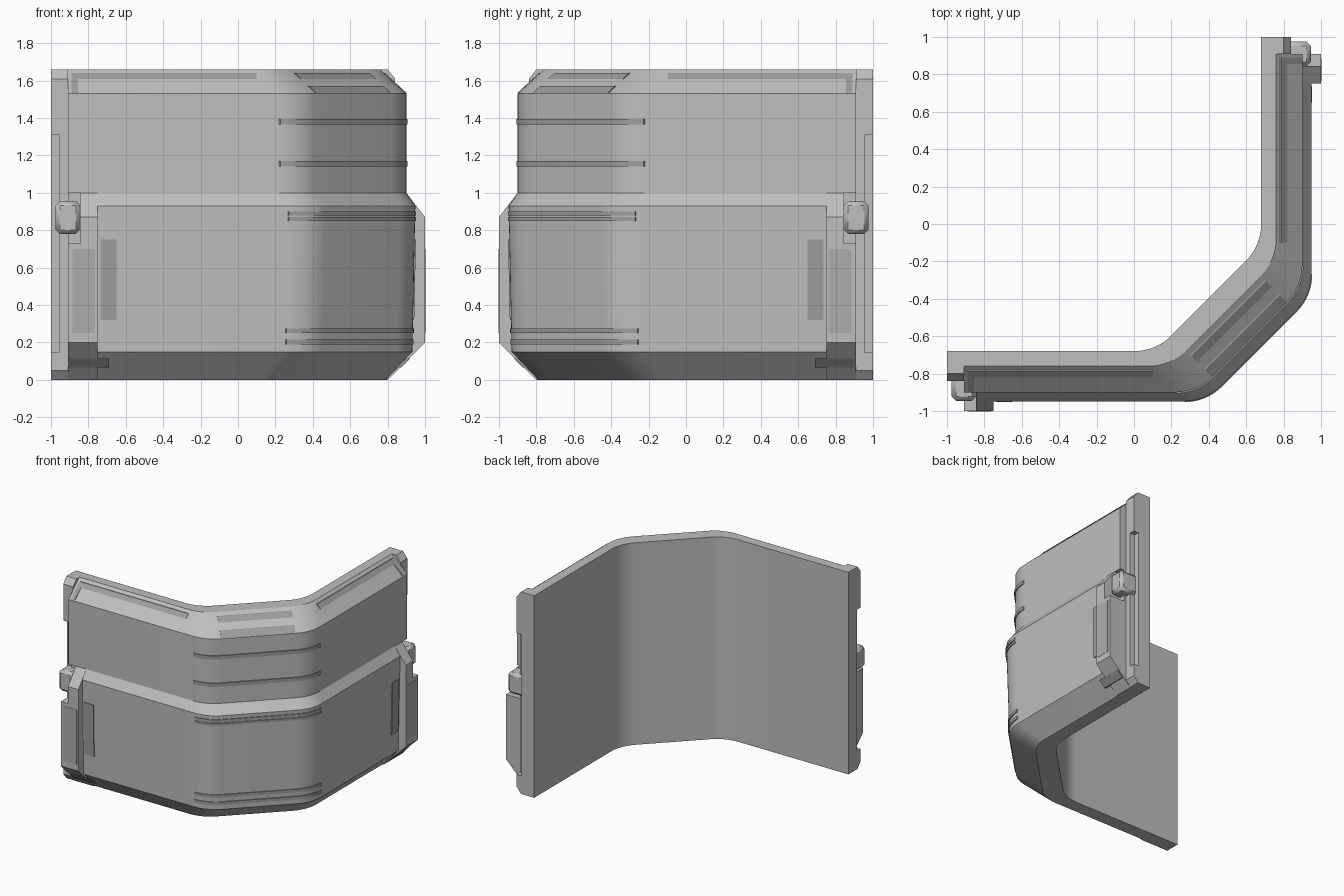
import bpy, bmesh, math

if "Cube" in bpy.data.objects:
    bpy.data.objects.remove(bpy.data.objects["Cube"])


def material(name, value):
    m = bpy.data.materials.new(name)
    m.use_nodes = True
    m.diffuse_color = (value, value, value, 1)
    m.node_tree.nodes["Principled BSDF"].inputs["Base Color"].default_value = (value, value, value, 1)
    return m


GREY = material("wall grey", 0.52)
DARK = material("dark marking grey", 0.34)
MID = material("mid marking grey", 0.42)

ARC = 8          # segments in each bend
RADIUS = 0.28
INNER = 0.68     # offset of the inner wall face
END = -0.845     # where the plain wall stops


def mirror(points):
    return [(-y, -x) for x, y in points]


def bend(o):
    """Plan of the wall at outward offset o: straight, bend, diagonal, bend, straight."""
    half = [(END, -o)]
    for i in range(ARC + 1):
        a = math.pi / 4 * i / ARC
        half.append((o - INNER + RADIUS * math.sin(a), -o + RADIUS * (1 - math.cos(a))))
    return half + mirror(half)[::-1]


def sweep(name, profile, rail, mat, bevel=0):
    """Sweep a closed (offset, height) profile along rail(offset)."""
    bm = bmesh.new()
    rows = [[bm.verts.new((x, y, z)) for x, y in rail(o)] for o, z in profile]
    n = len(rows)
    for i in range(n):
        a, b = rows[i], rows[(i + 1) % n]
        for j in range(len(a) - 1):
            bm.faces.new((a[j], a[j + 1], b[j + 1], b[j]))
    bm.faces.new([r[0] for r in rows])
    bm.faces.new([r[-1] for r in rows][::-1])
    bmesh.ops.recalc_face_normals(bm, faces=bm.faces)
    mesh = bpy.data.meshes.new(name)
    bm.to_mesh(mesh)
    bm.free()
    mesh.materials.append(mat)
    ob = bpy.data.objects.new(name, mesh)
    bpy.context.collection.objects.link(ob)
    if bevel:
        mod = ob.modifiers.new("Bevel", "BEVEL")
        mod.width = bevel
        mod.segments = 1
    bpy.ops.object.select_all(action="DESELECT")
    ob.select_set(True)
    bpy.context.view_layer.objects.active = ob
    bpy.ops.object.shade_smooth_by_angle(angle=math.radians(25))
    return ob


def pair(name, profile, x0, x1, mat=GREY, bevel=0):
    """Straight prism on the front wing and its copy on the side wing."""
    sweep("front_" + name, profile, lambda o: [(x0, -o), (x1, -o)], mat, bevel)
    sweep("side_" + name, profile, lambda o: mirror([(x0, -o), (x1, -o)]), mat, bevel)


def plate(o0, z0, o1, z1, t=0.006):
    """Thin plate profile lying on a wall face."""
    return [(o0 - t, z0), (o0 + t, z0), (o1 + t, z1), (o1 - t, z1)]


def slope(z):
    """Offset of the sloped top face at height z."""
    return 0.76 + (1.66 - z) * 0.14 / 0.13


# Main wall
TOP = [(0.90, 1.0), (0.90, 1.53), (0.76, 1.66), (INNER, 1.66)]
sweep("wall", [(INNER, 0), (0.79, 0), (0.932, 0.15), (0.948, 0.93)] + TOP, bend, GREY)

# Wall ends with the clip recess
pair("wall_end", [(INNER, 0), (0.80, 0), (1.0, 0.20), (1.0, 0.73), (0.86, 0.73),
                  (0.86, 1.0)] + TOP, -0.91, END)

# Raised blocks beside the recess
pair("end_block", [(0.75, 0), (0.80, 0), (1.0, 0.20), (1.0, 0.87), (0.90, 1.0), (0.75, 1.0)],
     END, -0.75)

# End flanges: full strip, then outer strip with a long channel
LOW = [(INNER, 0), (0.80, 0), (0.84, 0.05)]
HIGH = [(0.84, 1.61), (0.80, 1.66), (INNER, 1.66)]
CHANNEL = [(0.84, 0.15), (0.795, 0.15), (0.795, 1.31), (0.84, 1.31)]
pair("flange", LOW + HIGH, -0.955, -0.91)
pair("flange_edge", LOW + CHANNEL + HIGH, -1.0, -0.955)

# Clips
pair("clip", [(0.78, 0.78), (0.945, 0.78), (0.945, 0.955), (0.78, 0.955)],
     -0.975, END, GREY, 0.022)

# Stripes round the bends
for k, (o, z0, z1) in enumerate([(0.90, 1.365, 1.395), (0.90, 1.14, 1.17),
                                 (0.946, 0.88, 0.90), (0.946, 0.85, 0.87),
                                 (0.934, 0.25, 0.275), (0.933, 0.19, 0.215)]):
    sweep(f"bend_stripe_{k + 1}", plate(o, z0, o, z1),
          lambda o: bend(o)[1:-1], DARK)

# Markings on the sloped top of the diagonal
for name, z0, z1 in [("upper", 1.61, 1.64), ("lower", 1.535, 1.57)]:
    sweep(name + "_diagonal_marking", plate(slope(z0), z0, slope(z1), z1),
          lambda o: bend(o)[ARC + 1:ARC + 3], DARK)

# Markings on the straight wings
pair("top_marking", plate(slope(1.61), 1.61, slope(1.64), 1.64), -0.89, 0.10, DARK)
pair("top_marking_end", plate(slope(1.535), 1.535, slope(1.61), 1.61), -0.89, -0.855, DARK)
pair("face_marking", plate(0.936, 0.32, 0.945, 0.75), -0.735, -0.65, DARK)
pair("block_marking", plate(1.0, 0.25, 1.0, 0.70, 0.002), -0.885, -0.765, MID)
pair("base_marking", plate(0.865, 0.065, 0.915, 0.115), -0.90, -0.69, DARK)
